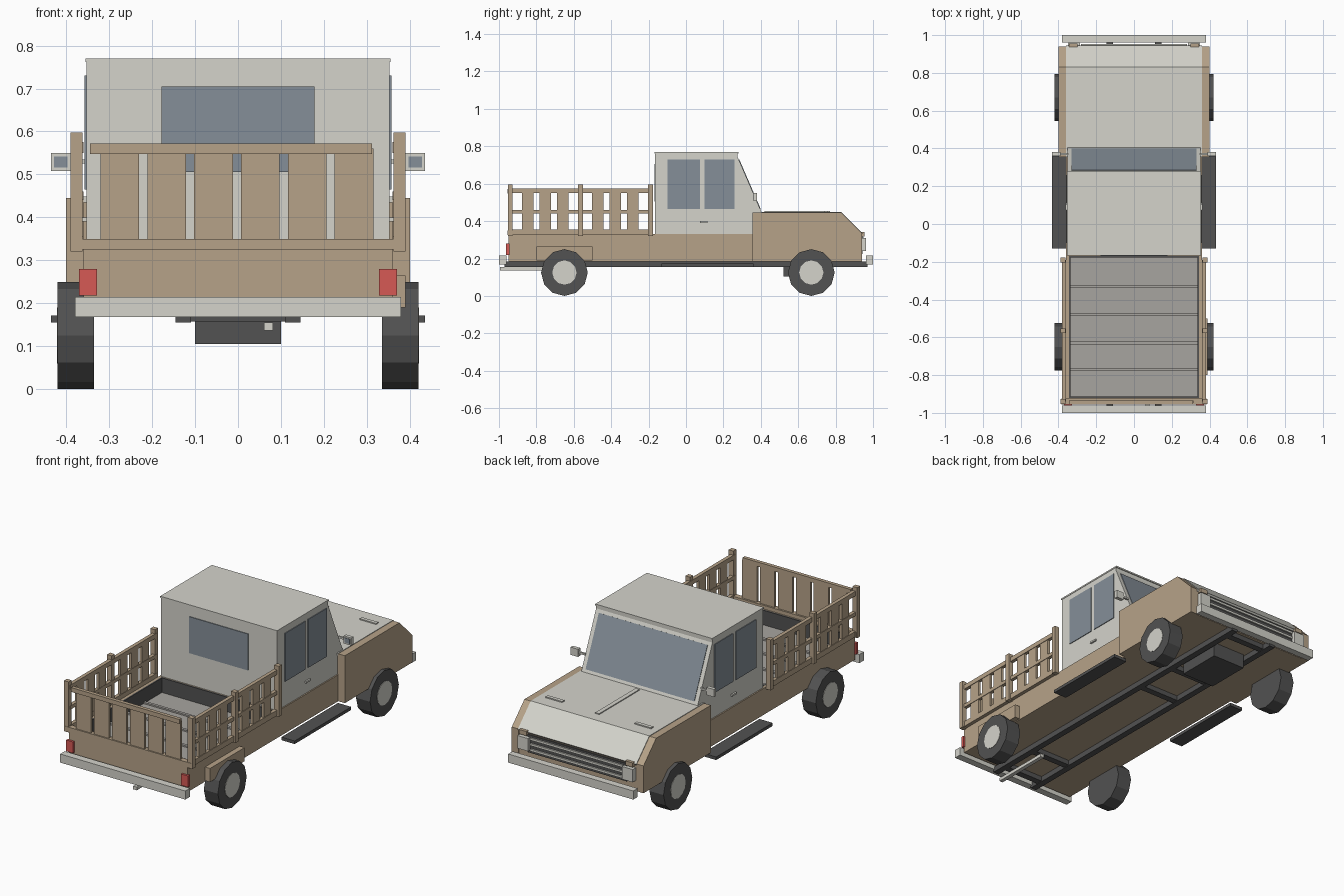
import bpy, bmesh, math
from mathutils import Matrix

cube = bpy.data.objects.get("Cube")
if cube:
    bpy.data.objects.remove(cube, do_unlink=True)


def material(name, rgb):
    m = bpy.data.materials.new(name)
    m.use_nodes = True
    m.diffuse_color = (*rgb, 1)
    m.node_tree.nodes["Principled BSDF"].inputs["Base Color"].default_value = (*rgb, 1)
    return m


TAN = material("tan paint", (0.47, 0.365, 0.25))
LIGHT = material("pale grey paint", (0.66, 0.655, 0.60))
DARK = material("dark rubber", (0.084, 0.084, 0.084))
GLASS = material("blue grey glass", (0.235, 0.275, 0.315))
RED = material("red lamp", (0.67, 0.10, 0.09))
BED = material("bed grey", (0.39, 0.375, 0.35))


def finish(name, bm, mat):
    bmesh.ops.recalc_face_normals(bm, faces=bm.faces[:])
    mesh = bpy.data.meshes.new(name)
    bm.to_mesh(mesh)
    bm.free()
    mesh.materials.append(mat)
    ob = bpy.data.objects.new(name, mesh)
    bpy.context.collection.objects.link(ob)
    return ob


def box(name, xs, ys, zs, mat):
    bm = bmesh.new()
    bmesh.ops.create_cube(bm, size=1)
    for v in bm.verts:
        v.co = [lo + (c + 0.5) * (hi - lo) for c, (lo, hi) in zip(v.co, (xs, ys, zs))]
    return finish(name, bm, mat)


def pair(name, xs, ys, zs, mat):
    # One box on each side of the centre line
    box("left_" + name, xs, ys, zs, mat)
    box("right_" + name, (-xs[1], -xs[0]), ys, zs, mat)


def prism(name, profile, x0, x1, mat):
    # Side profile of (y, z) points extruded across x
    bm = bmesh.new()
    f = bm.faces.new([bm.verts.new((x0, y, z)) for y, z in profile])
    new = bmesh.ops.extrude_face_region(bm, geom=[f])["geom"]
    bmesh.ops.translate(bm, vec=(x1 - x0, 0, 0),
                        verts=[v for v in new if isinstance(v, bmesh.types.BMVert)])
    return finish(name, bm, mat)


def disc(name, x, y, z, radius, width, mat):
    bm = bmesh.new()
    bmesh.ops.create_cone(bm, cap_ends=True, segments=12, radius1=radius, radius2=radius, depth=width)
    bm.transform(Matrix.Translation((x, y, z)) @ Matrix.Rotation(math.pi / 2, 4, 'Y'))
    return finish(name, bm, mat)


# Lower body and bed shell
box("lower_body", (-.36, .36), (-.17, .36), (.185, .33), TAN)
box("bed_base", (-.36, .36), (-.95, -.17), (.185, .245), TAN)
pair("bed_wall", (.345, .36), (-.95, -.17), (.245, .33), TAN)
box("tailgate", (-.345, .345), (-.95, -.92), (.245, .33), TAN)

# Bed lining, floor and ribs
box("bed_floor", (-.345, .345), (-.92, -.17), (.245, .25), BED)
for y in (-.77, -.63, -.48, -.33):
    box("floor_rib", (-.337, .337), (y - .008, y + .008), (.25, .258), BED)
pair("bed_lining", (.337, .345), (-.92, -.17), (.25, .33), DARK)
box("front_bed_lining", (-.337, .337), (-.178, -.17), (.25, .33), DARK)
box("rear_bed_lining", (-.337, .337), (-.92, -.912), (.25, .33), DARK)

# Front body with sloping nose, fenders and hood
nose = [(.355, .185), (.94, .185), (.94, .335), (.83, .445), (.355, .445)]
prism("left_fender", nose, .36, .40, TAN)
prism("right_fender", nose, -.40, -.36, TAN)
prism("nose_core", [(.36, .185), (.935, .185), (.935, .325), (.825, .435), (.36, .435)], -.36, .36, TAN)
prism("hood", [(.355, .435), (.825, .435), (.935, .325), (.945, .335), (.832, .448), (.355, .448)],
      -.36, .36, LIGHT)
box("hood_ridge", (-.012, .012), (.42, .77), (.448, .453), LIGHT)
pair("hood_vent", (.22, .32), (.74, .76), (.448, .454), LIGHT)

# Grille, headlamps and bumpers
box("grille", (-.30, .30), (.935, .944), (.225, .322), DARK)
for z in (.245, .275, .305):
    box("grille_bar", (-.28, .28), (.944, .952), (z - .006, z + .006), LIGHT)
pair("headlamp", (.285, .35), (.935, .962), (.24, .31), LIGHT)
pair("nose_marker", (.30, .345), (.935, .955), (.318, .342), TAN)
box("front_bumper", (-.38, .38), (.962, 1), (.168, .215), LIGHT)
box("rear_bumper", (-.38, .38), (-1, -.96), (.168, .215), LIGHT)
pair("tail_lamp", (.328, .37), (-.962, -.945), (.218, .28), RED)

# Cab and roof
prism("cab", [(-.165, .33), (.36, .33), (.36, .445), (.405, .445), (.275, .745), (.275, .762), (-.165, .762)],
      -.353, .353, LIGHT)
box("roof", (-.355, .355), (-.168, .28), (.762, .77), LIGHT)

# Windows as thin plates
for lo, hi in ((-.10, .075), (.10, .26)):
    pair("side_window", (.351, .357), (lo, hi), (.465, .73), GLASS)
box("rear_window", (-.178, .178), (-.169, -.163), (.505, .705), GLASS)
prism("windshield", [(.396, .462), (.400, .464), (.285, .730), (.281, .728)], -.33, .33, GLASS)
pair("door_handle", (.353, .362), (.075, .115), (.39, .40), LIGHT)

# Mirrors
pair("mirror_arm", (.35, .395), (.366, .376), (.525, .535), LIGHT)
pair("mirror", (.39, .435), (.36, .38), (.508, .55), LIGHT)
pair("mirror_glass", (.397, .428), (.357, .361), (.516, .542), GLASS)

# Side racks: posts, rails and slats
posts = (-.94, -.565, -.19)
for y in posts:
    pair("rack_post", (.362, .39), (y - .013, y + .013), (.32, .597), TAN)
for zs in ((.325, .355), (.44, .46), (.55, .575)):
    pair("rack_rail", (.36, .38), (posts[0], posts[-1]), zs, TAN)
for start, end in zip(posts, posts[1:]):
    for i in range(3):
        y = start + (end - start) * (i + 1) / 4
        pair("rack_slat", (.362, .377), (y - .031, y + .031), (.335, .56), TAN)

# Rear rack
box("rear_rack_base", (-.385, .385), (-.955, -.925), (.325, .35), TAN)
box("rear_rack_rail", (-.345, .312), (-.955, -.935), (.548, .572), TAN)
for i in range(6):
    x = -.275 + i * .109
    box("rear_rack_slat", (x - .045, x + .045), (-.948, -.935), (.345, .56), TAN)

# Rear flare on one side only
box("left_rear_flare", (.36, .39), (-.80, -.50), (.19, .265), TAN)

# Chassis, steps, engine sump and exhaust
pair("chassis_rail", (.11, .145), (-.97, .97), (.155, .185), DARK)
for y in (-.90, -.68, .20, .45, .90):
    box("cross_member", (-.11, .11), (y - .018, y + .018), (.158, .185), DARK)
box("engine_sump", (-.10, .10), (.52, .77), (.105, .185), DARK)
pair("step", (.355, .435), (-.13, .36), (.155, .172), DARK)
box("exhaust", (.06, .082), (-.995, -.66), (.137, .155), LIGHT)

# Wheels
for side in (-1, 1):
    for y in (-.65, .67):
        disc("tire", side * .3775, y, .125, .125, .085, DARK)
        disc("hub", side * .3795, y, .125, .065, .085, LIGHT)
